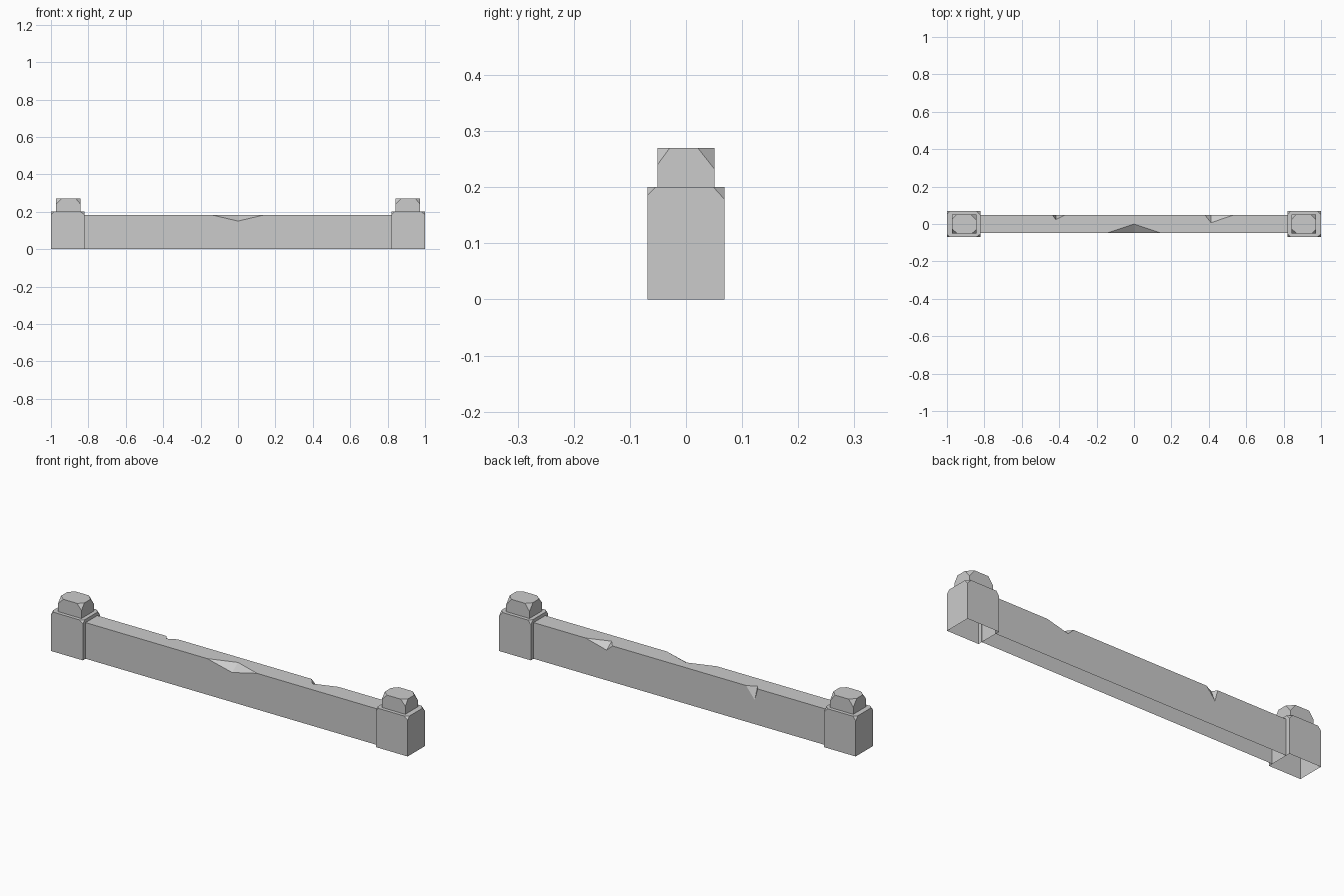
import bpy, bmesh
from mathutils import Vector

cube = bpy.data.objects.get("Cube")
if cube:
    bpy.data.objects.remove(cube, do_unlink=True)

# Single stone colour
STONE = (0.6, 0.6, 0.6, 1.0)
stone = bpy.data.materials.new("grey stone")
stone.use_nodes = True
stone.diffuse_color = STONE
stone.node_tree.nodes["Principled BSDF"].inputs["Base Color"].default_value = STONE


def finish(bm, name):
    bmesh.ops.recalc_face_normals(bm, faces=bm.faces)
    mesh = bpy.data.meshes.new(name)
    bm.to_mesh(mesh)
    bm.free()
    mesh.materials.append(stone)
    obj = bpy.data.objects.new(name, mesh)
    bpy.context.collection.objects.link(obj)


def chipped_block(name, cx, half_x, half_y, z0, z1, chips):
    """Block with an open underside; each top corner is cut by (dx, dy, dz)."""
    bm = bmesh.new()
    corners = [(-1, -1), (1, -1), (1, 1), (-1, 1)]
    for (sx, sy), (dx, dy, dz) in zip(corners, chips):
        x, y = cx + sx * half_x, sy * half_y
        for co in ((x, y, z0), (x - sx * dx, y, z1),
                   (x, y - sy * dy, z1), (x, y, z1 - dz)):
            bm.verts.new(co)
    bmesh.ops.convex_hull(bm, input=bm.verts)
    bmesh.ops.dissolve_limit(bm, angle_limit=0.02, verts=bm.verts, edges=bm.edges)
    bm.normal_update()
    under = [f for f in bm.faces if all(abs(v.co.z - z0) < 1e-5 for v in f.verts)]
    bmesh.ops.delete(bm, geom=under, context='FACES')
    finish(bm, name)


# Posts and their caps at both ends
post_chips = [(0.015, 0.015, 0.015), (0.02, 0.015, 0.015),
              (0.02, 0.02, 0.022), (0.015, 0.018, 0.02)]
cap_chips = [(0.03, 0.025, 0.03), (0.025, 0.022, 0.03),
             (0.03, 0.03, 0.038), (0.025, 0.028, 0.035)]
for side, sx in (("left", 1), ("right", -1)):
    chipped_block(side + "_post", sx * 0.911, 0.089, 0.069, 0, 0.2, post_chips)
    chipped_block(side + "_cap", sx * 0.908, 0.066, 0.051, 0.2, 0.27, cap_chips)

# Wall: top, front and back faces with notches broken out of the top edges
END, HALF, TOP = 0.823, 0.047, 0.183
notches = {
    -1: [(-0.14, 0.0, 0.14, 0.047, 0.033)],
    1: [(-0.435, -0.418, -0.37, 0.024, 0.06), (0.38, 0.412, 0.53, 0.04, 0.03)],
}
bm = bmesh.new()
rims = {}
for sy, cuts in notches.items():
    y = sy * HALF
    rim = [bm.verts.new((-END, y, TOP))]
    edge = list(rim)
    for x0, xm, x1, depth, drop in cuts:
        a = bm.verts.new((x0, y, TOP))
        inner = bm.verts.new((xm, y - sy * depth, TOP))
        low = bm.verts.new((xm, y, TOP - drop))
        b = bm.verts.new((x1, y, TOP))
        bm.faces.new((a, inner, low))
        bm.faces.new((inner, b, low))
        rim += [a, inner, b]
        edge += [a, low, b]
    last = bm.verts.new((END, y, TOP))
    rim.append(last)
    edge.append(last)
    base = [bm.verts.new((x, y, 0)) for x in (END, -END)]
    bm.faces.new(edge + base)
    rims[sy] = rim
bm.faces.new(rims[-1] + rims[1][::-1])
finish(bm, "wall")
